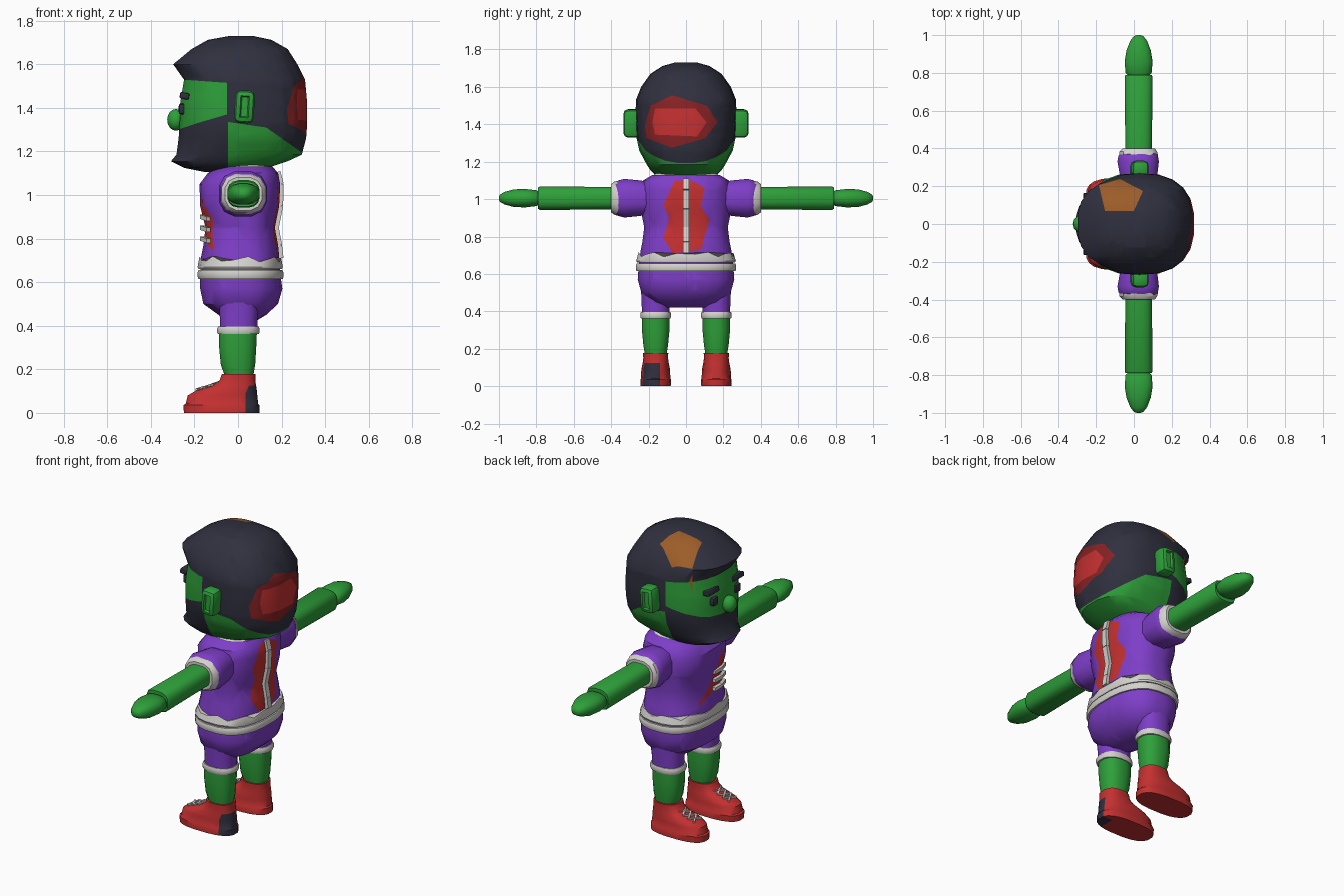
import bpy, bmesh, math
from mathutils import Vector

if "Cube" in bpy.data.objects:
    bpy.data.objects.remove(bpy.data.objects["Cube"])


def lin(c):
    return tuple((v / 255 / 12.92) if v < 10 else ((v / 255 + 0.055) / 1.055) ** 2.4 for v in c)


COLOURS = {"green": (46, 160, 58), "charcoal": (48, 48, 63), "purple": (126, 62, 200),
           "red": (196, 48, 48), "dark_red": (135, 34, 36), "white": (212, 210, 205),
           "orange": (156, 92, 40)}
MATS, INDEX = [], {}
for key, rgb in COLOURS.items():
    m = bpy.data.materials.new(key)
    m.diffuse_color = (*lin(rgb), 1)
    m.use_nodes = True
    m.node_tree.nodes["Principled BSDF"].inputs["Base Color"].default_value = m.diffuse_color
    INDEX[key] = len(MATS)
    MATS.append(m)


def finish(bm, name, angle=38):
    bmesh.ops.recalc_face_normals(bm, faces=bm.faces)
    me = bpy.data.meshes.new(name)
    bm.to_mesh(me)
    bm.free()
    for m in MATS:
        me.materials.append(m)
    ob = bpy.data.objects.new(name, me)
    bpy.context.collection.objects.link(ob)
    bpy.ops.object.select_all(action='DESELECT')
    ob.select_set(True)
    bpy.context.view_layer.objects.active = ob
    bpy.ops.object.shade_smooth_by_angle(angle=math.radians(angle))
    return ob


def loft(rings, mat, place, n=20, p=2.4, jag=0.0, jag_end=-1):
    """Superellipse rings (t, a0, a1, half_b) joined to a closed skin."""
    bm = bmesh.new()
    loops = []
    for k, (t, a0, a1, hb) in enumerate(rings):
        loop = []
        for i in range(n):
            u = 2 * math.pi * (i + 0.5) / n
            c, s = math.cos(u), math.sin(u)
            a = (a0 + a1) / 2 + (a1 - a0) / 2 * math.copysign(abs(c) ** (2 / p), c)
            b = hb * math.copysign(abs(s) ** (2 / p), s)
            dt = jag * math.sin(i * 2.2) if k == jag_end % len(rings) else 0
            loop.append(bm.verts.new(place(t + dt, a, b)))
        loops.append(loop)
    for l0, l1 in zip(loops, loops[1:]):
        for i in range(n):
            j = (i + 1) % n
            bm.faces.new((l0[i], l0[j], l1[j], l1[i]))
    bm.faces.new(loops[0])
    bm.faces.new(loops[-1])
    for f in bm.faces:
        f.material_index = INDEX[mat]
    return bm


def upright(yc=0):
    return lambda t, a, b: (a, yc + b, t)


def sideways(s):
    return lambda t, a, b: (a, s * t, 1.005 + b)


def inside(poly, u, v):
    hit = False
    for (x0, y0), (x1, y1) in zip(poly, poly[1:] + poly[:1]):
        if (y0 > v) != (y1 > v) and u < x0 + (v - y0) / (y1 - y0) * (x1 - x0):
            hit = not hit
    return hit


def paint(bm, poly, axis, mat, side=0, lim=0.0):
    """Cut a polygon, projected along an axis, into the skin and colour it."""
    ia, ib = [i for i in range(3) if i != axis]

    def chosen():
        return [f for f in bm.faces if side == 0 or side * (f.calc_center_median()[axis] - lim) > 0]

    def cut(faces, co, no):
        geom = list({e for f in faces for e in f.edges} | {v for f in faces for v in f.verts}) + faces
        bmesh.ops.bisect_plane(bm, geom=geom, dist=1e-4, plane_co=co, plane_no=no)

    if side:
        no = Vector((0, 0, 0))
        no[axis] = 1
        cut(list(bm.faces), no * lim, no)
    for (u0, v0), (u1, v1) in zip(poly, poly[1:] + poly[:1]):
        co, no = Vector((0, 0, 0)), Vector((0, 0, 0))
        co[ia], co[ib] = u0, v0
        no[ia], no[ib] = v1 - v0, u0 - u1
        cut(chosen(), co, no.normalized())
    for f in chosen():
        c = f.calc_center_median()
        if inside(poly, c[ia], c[ib]):
            f.material_index = INDEX[mat]


def bars(name, paths, width, mat):
    """Thin square rods along point paths."""
    bm = bmesh.new()
    for path in paths:
        for a, b in zip(path, path[1:]):
            a, b = Vector(a), Vector(b)
            vs = bmesh.ops.create_cube(bm, size=1)["verts"]
            q = (b - a).to_track_quat('Z', 'Y')
            for v in vs:
                v.co = (a + b) / 2 + q @ Vector((v.co.x * width, v.co.y * width, v.co.z * (b - a).length))
    for f in bm.faces:
        f.material_index = INDEX[mat]
    finish(bm, name)


def block(name, loc, size, mat, bevel, tilt=0.0, inset_y=0):
    bm = bmesh.new()
    bmesh.ops.create_cube(bm, size=1)
    bmesh.ops.scale(bm, vec=size, verts=bm.verts)
    bmesh.ops.bevel(bm, geom=list(bm.edges), offset=bevel, segments=2, affect='EDGES', profile=0.5)
    if inset_y:
        f = max(bm.faces, key=lambda q: inset_y * q.calc_center_median().y + q.calc_area())
        bmesh.ops.inset_region(bm, faces=[f], thickness=0.008, depth=-0.012)
    for f in bm.faces:
        f.material_index = INDEX[mat]
    ob = finish(bm, name)
    ob.location = loc
    ob.rotation_euler = (0, tilt, 0)


# Head: hood, beard, face opening, jaw and patches
head = loft([(1.105, -.15, .02, .09), (1.125, -.25, .14, .16), (1.155, -.31, .23, .19),
             (1.185, -.285, .295, .21), (1.26, -.275, .315, .25), (1.33, -.27, .32, .265),
             (1.42, -.268, .32, .27), (1.53, -.25, .31, .268), (1.60, -.30, .275, .24),
             (1.67, -.215, .23, .19), (1.712, -.14, .155, .125), (1.73, -.04, .07, .06)],
            "charcoal", upright(), n=22, p=2.5)
paint(head, [(-.4, 1.54), (-.05, 1.515), (-.05, 1.37), (-.17, 1.335), (-.4, 1.26)], 1, "green")
paint(head, [(-.045, 1.335), (.13, 1.31), (.30, 1.19), (.34, 1.10), (-.045, 1.05)], 1, "green")
paint(head, [(-.22, 1.395), (-.19, 1.5), (-.075, 1.555), (.11, 1.50), (.17, 1.41), (.10, 1.325),
             (-.075, 1.275), (-.21, 1.325)], 0, "dark_red", 1)
paint(head, [(-.18, 1.41), (-.165, 1.485), (.05, 1.485), (.11, 1.41), (.06, 1.335), (-.165, 1.345)],
      0, "red", 1)
paint(head, [(-.185, .206), (-.074, .238), (.048, .175), (0, .07), (-.153, .07)], 2, "orange", 1, 1.45)
finish(head, "head")

# Nose
nose = bmesh.new()
bmesh.ops.create_uvsphere(nose, u_segments=12, v_segments=8, radius=1)
bmesh.ops.scale(nose, vec=(.04, .045, .05), verts=nose.verts)
bmesh.ops.translate(nose, vec=(-.285, 0, 1.345), verts=nose.verts)
finish(nose, "nose")

# Torso with torn chest and torn back
torso = loft([(.42, -.04, .08, .12), (.45, -.09, .13, .19), (.50, -.16, .185, .24),
              (.57, -.175, .205, .26), (.64, -.175, .195, .255), (.72, -.17, .19, .245),
              (.77, -.16, .185, .235), (.85, -.15, .17, .225), (.95, -.175, .19, .245),
              (1.05, -.178, .195, .248), (1.10, -.14, .185, .23), (1.13, -.10, .16, .18)],
             "purple", upright(), n=24, p=2.5)
paint(torso, [(-.10, 1.01), (-.06, .94), (-.03, .90), (-.02, .84), (.12, .74), (0, .78), (-.08, .80),
              (-.19, .745), (-.16, .84), (-.18, .90), (-.14, .95)], 0, "red", -1)
paint(torso, [(-.06, 1.10), (-.12, .97), (-.09, .90), (-.12, .79), (-.07, .71), (.08, .73),
              (.125, .89), (.08, .96), (.10, 1.06), (.03, 1.10)], 0, "red", 1)
finish(torso, "torso")
bars("ribs", [[(-.135, -.165, z - .01), (-.165, -.09, z), (-.165, -.025, z)] for z in (.80, .85, .90)],
     .02, "white")
bars("spine", [[(.178, 0, 1.105), (.193, 0, 1.05), (.19, 0, .95), (.17, 0, .85), (.185, 0, .77),
                (.192, 0, .71)]], .034, "white")

# Collar and waist bands
finish(loft([(1.115, -.115, .165, .19), (1.14, -.09, .145, .16)], "white", upright()), "collar")
finish(loft([(.66, -.183, .203, .264), (.67, -.187, .207, .268), (.705, -.178, .20, .255)],
            "white", upright(), n=24, p=2.5, jag=.014), "upper_waistband")
finish(loft([(.615, -.183, .207, .266), (.625, -.187, .21, .27), (.645, -.187, .21, .27),
             (.655, -.183, .205, .266)], "white", upright(), n=24, p=2.5), "lower_waistband")

for s, tag in ((-1, "right"), (1, "left")):
    # Face details
    block(tag + "_ear", (.03, s * .29, 1.405), (.09, .09, .15), "green", .025, .06, s)
    block(tag + "_eyebrow", (-.245, s * .115, 1.455), (.045, .10, .03), "charcoal", .008, .2)
    block(tag + "_eye", (-.255, s * .105, 1.395), (.035, .05, .05), "charcoal", .012)

    # Sleeve, cuff, arm and hand
    arm = sideways(s)
    finish(loft([(.17, -.07, .12, .085), (.25, -.075, .125, .098), (.33, -.09, .135, .106),
                 (.36, -.085, .13, .098), (.39, -.06, .11, .08)], "purple", arm, n=12, p=2.6),
           tag + "_sleeve")
    finish(loft([(.365, -.08, .13, .094), (.385, -.078, .125, .09), (.40, -.062, .112, .078)],
                "white", arm, n=12, p=2.6, jag=.012, jag_end=0), tag + "_cuff")
    finish(loft([(.30, -.045, .095, .06), (.78, -.05, .10, .064), (.79, -.045, .095, .058)],
                "green", arm, n=16, p=2.8), tag + "_arm")
    finish(loft([(.785, -.03, .08, .035), (.80, -.045, .095, .043), (.86, -.05, .10, .05),
                 (.92, -.04, .09, .048), (.97, -.02, .07, .034), (.995, 0, .05, .02),
                 (1.0, .015, .035, .008)], "green", arm, n=16), tag + "_hand")

    # Trouser leg, hem, shin
    up = upright(s * .162)
    finish(loft([(.375, -.085, .09, .075), (.44, -.085, .09, .076), (.52, -.09, .10, .08)],
                "purple", up, n=16), tag + "_trouser_leg")
    finish(loft([(.362, -.094, .097, .08), (.37, -.097, .10, .083), (.388, -.097, .10, .083),
                 (.397, -.092, .095, .08)], "white", up, n=16), tag + "_hem")
    finish(loft([(.165, -.06, .07, .058), (.22, -.08, .08, .067), (.30, -.088, .085, .075),
                 (.37, -.088, .088, .075)], "green", up, n=16), tag + "_shin")

    # Shoe and laces, with a dark heel patch on one side
    shoe = loft([(0, -.25, .10, .081), (.036, -.252, .10, .083), (.042, -.242, .094, .079),
                 (.08, -.232, .09, .078), (.102, -.195, .088, .075), (.125, -.12, .084, .07),
                 (.15, -.085, .08, .067), (.178, -.075, .08, .068)], "red", up, n=20, p=2.6)
    if s < 0:
        paint(shoe, [(.035, -.02), (.035, .09), (.05, .125), (.13, .125), (.13, -.02)], 1,
              "charcoal", -1, -.14)
    finish(shoe, tag + "_shoe")
    laces = []
    for x, z in ((-.19, .107), (-.155, .117), (-.12, .129)):
        for d in (-1, 1):
            laces.append([(x, s * .162 - d * .035, z), (x + .033, s * .162 + d * .035, z + .011)])
    bars(tag + "_laces", laces, .01, "white")
